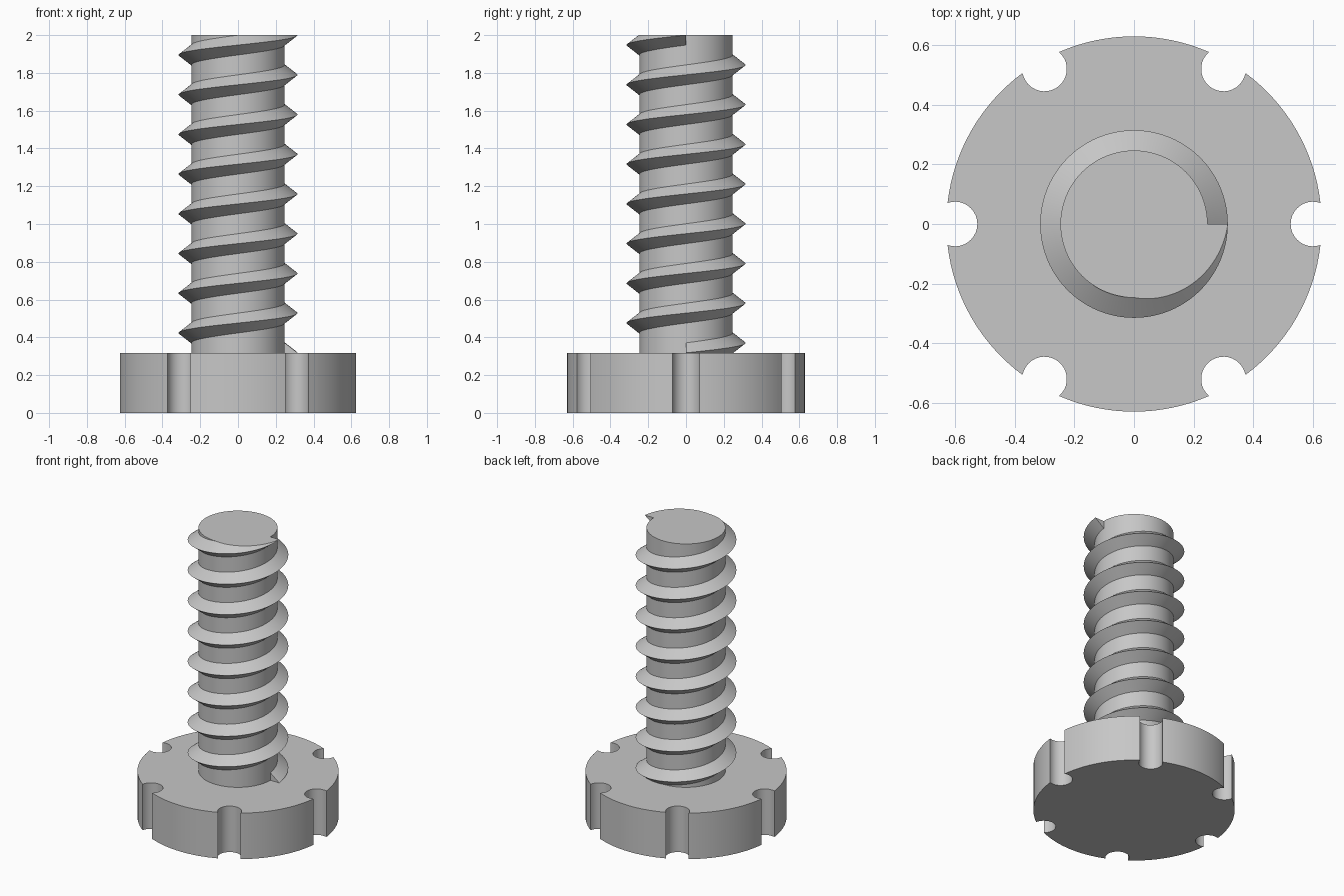
import bpy, bmesh
from math import pi, sin, cos, acos, atan2, radians

cube = bpy.data.objects.get("Cube")
if cube:
    bpy.data.objects.remove(cube, do_unlink=True)

HEAD_R, HEAD_H = 0.63, 0.318
NOTCH_R, NOTCH_D, NOTCHES = 0.075, 0.601, 6
SHAFT_R, CREST_R, TOP = 0.247, 0.315, 2.0
TURNS, STEPS = 8, 96
PITCH = (TOP - HEAD_H) / TURNS
HALF = PITCH / 4

grey = bpy.data.materials.new("plain grey")
colour = (0.57, 0.57, 0.57, 1)
grey.diffuse_color = colour
grey.use_nodes = True
grey.node_tree.nodes["Principled BSDF"].inputs["Base Color"].default_value = colour


def finish(bm, name):
    bmesh.ops.recalc_face_normals(bm, faces=bm.faces)
    mesh = bpy.data.meshes.new(name)
    bm.to_mesh(mesh)
    bm.free()
    mesh.materials.append(grey)
    obj = bpy.data.objects.new(name, mesh)
    bpy.context.collection.objects.link(obj)
    bpy.ops.object.select_all(action="DESELECT")
    obj.select_set(True)
    bpy.context.view_layer.objects.active = obj
    bpy.ops.object.shade_smooth_by_angle(angle=radians(30))
    return obj


def prism(name, outline, z0, z1):
    bm = bmesh.new()
    base = bm.faces.new([bm.verts.new((x, y, z0)) for x, y in outline])
    top = bmesh.ops.extrude_face_region(bm, geom=[base], use_keep_orig=True)["geom"]
    moved = [v for v in top if isinstance(v, bmesh.types.BMVert)]
    bmesh.ops.translate(bm, vec=(0, 0, z1 - z0), verts=moved)
    return finish(bm, name)


def arc(cx, cy, r, a0, a1, n):
    return [(cx + r * cos(a0 + (a1 - a0) * i / n),
             cy + r * sin(a0 + (a1 - a0) * i / n)) for i in range(n + 1)]


# Round head with scooped grip notches
edge = acos((NOTCH_D ** 2 + HEAD_R ** 2 - NOTCH_R ** 2) / (2 * NOTCH_D * HEAD_R))
mouth = atan2(HEAD_R * sin(edge), HEAD_R * cos(edge) - NOTCH_D)
sector = 2 * pi / NOTCHES
outline = []
for k in range(NOTCHES):
    a = k * sector
    outline += arc(NOTCH_D * cos(a), NOTCH_D * sin(a), NOTCH_R,
                   a + 2 * pi - mouth, a + mouth, 20)
    outline += arc(0, 0, HEAD_R, a + edge, a + sector - edge, 16)[1:-1]
prism("head", outline, 0, HEAD_H)

# Plain cylindrical shaft
prism("shaft", arc(0, 0, SHAFT_R, 0, 2 * pi, STEPS)[:-1], HEAD_H, TOP)

# Helical V thread, trimmed flat at the shaft top
bm = bmesh.new()
rings = []
for i in range(TURNS * STEPS + 1):
    a = 2 * pi * i / STEPS
    z = HEAD_H + PITCH * i / STEPS
    upper = min(z + HALF, TOP)
    trim_r = CREST_R - (CREST_R - SHAFT_R) * (upper - z) / HALF
    section = [(SHAFT_R, z - HALF), (CREST_R, z), (trim_r, upper), (SHAFT_R, upper)]
    rings.append([bm.verts.new((r * cos(a), r * sin(a), h)) for r, h in section])
for p, q in zip(rings, rings[1:]):
    for j in range(4):
        k = (j + 1) % 4
        bm.faces.new((p[j], p[k], q[k], q[j]))
bm.faces.new(rings[0])
bm.faces.new(rings[-1])
bmesh.ops.remove_doubles(bm, verts=bm.verts, dist=1e-5)
finish(bm, "thread")
